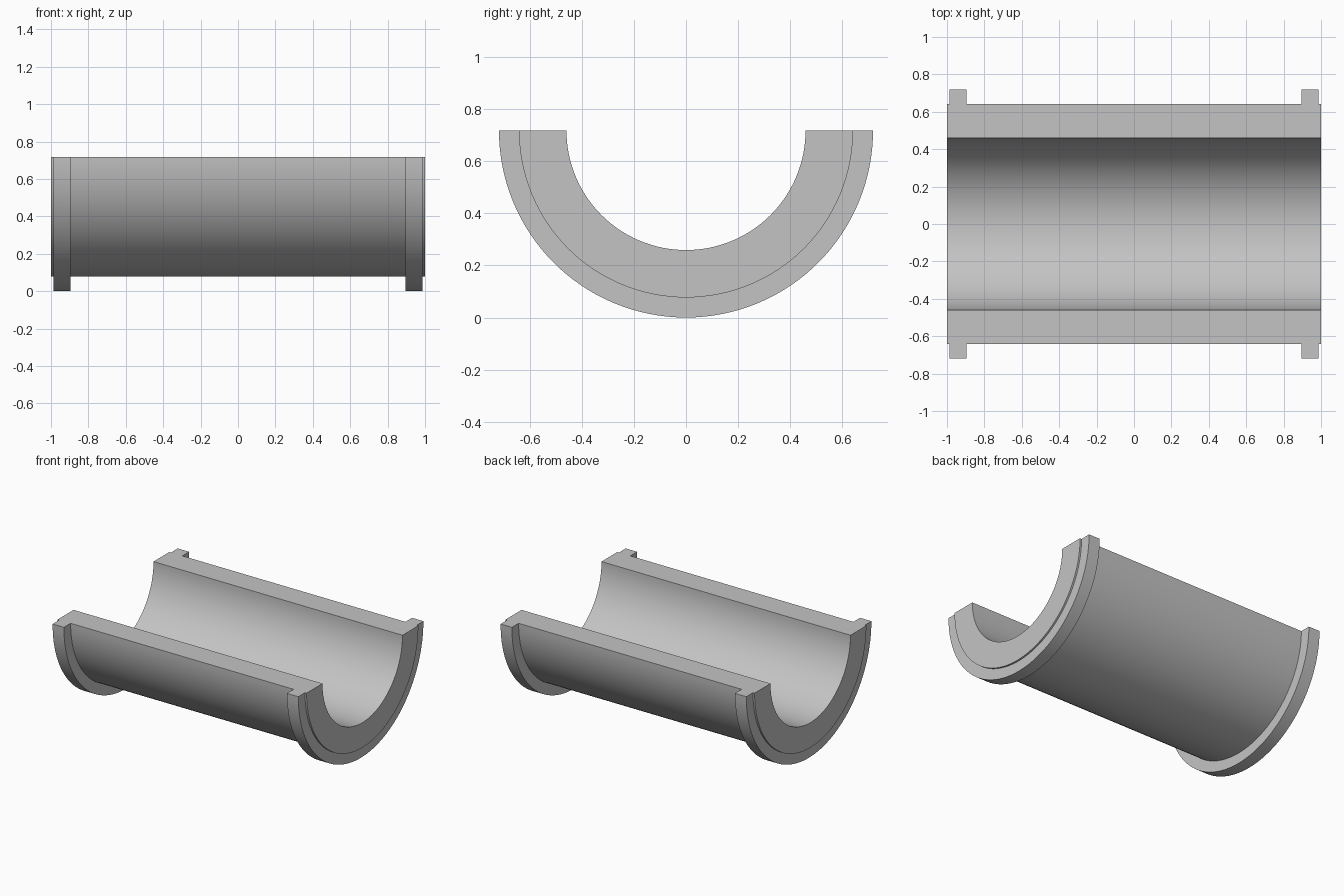
import bpy, bmesh, math

if "Cube" in bpy.data.objects:
    bpy.data.objects.remove(bpy.data.objects["Cube"])

R_IN, R_OUT, R_FLANGE = 0.459, 0.641, 0.718   # bore, shell and flange radii
X_END, X_F1, X_F2 = 1.0, 0.987, 0.896         # shell end, flange outer and inner faces
SEGMENTS = 64

grey = bpy.data.materials.new("plain grey")
grey.diffuse_color = (0.55, 0.55, 0.55, 1)
grey.use_nodes = True
grey.node_tree.nodes["Principled BSDF"].inputs["Base Color"].default_value = grey.diffuse_color

# Half of the wall section (x, radius), mirrored to give the full closed section
half = [(X_END, R_IN), (X_END, R_OUT), (X_F1, R_OUT), (X_F1, R_FLANGE),
        (X_F2, R_FLANGE), (X_F2, R_OUT)]
section = half + [(-x, r) for x, r in reversed(half)]

# Sweep the section half a turn around the bore axis
bm = bmesh.new()
rings = []
for i in range(SEGMENTS + 1):
    a = math.pi * i / SEGMENTS
    rings.append([bm.verts.new((x, -r * math.cos(a), R_FLANGE - r * math.sin(a)))
                  for x, r in section])
n = len(section)
for a, b in zip(rings, rings[1:]):
    for j in range(n):
        k = (j + 1) % n
        bm.faces.new((a[j], a[k], b[k], b[j]))

# Flat split faces along the top
bm.faces.new(rings[0])
bm.faces.new(rings[-1])
bmesh.ops.recalc_face_normals(bm, faces=bm.faces)

mesh = bpy.data.meshes.new("half_bearing_shell")
bm.to_mesh(mesh)
bm.free()
mesh.materials.append(grey)
shell = bpy.data.objects.new("half_bearing_shell", mesh)
bpy.context.collection.objects.link(shell)

# Smooth curved walls, crisp edges
bpy.context.view_layer.objects.active = shell
shell.select_set(True)
bpy.ops.object.shade_smooth_by_angle(angle=math.radians(30))
